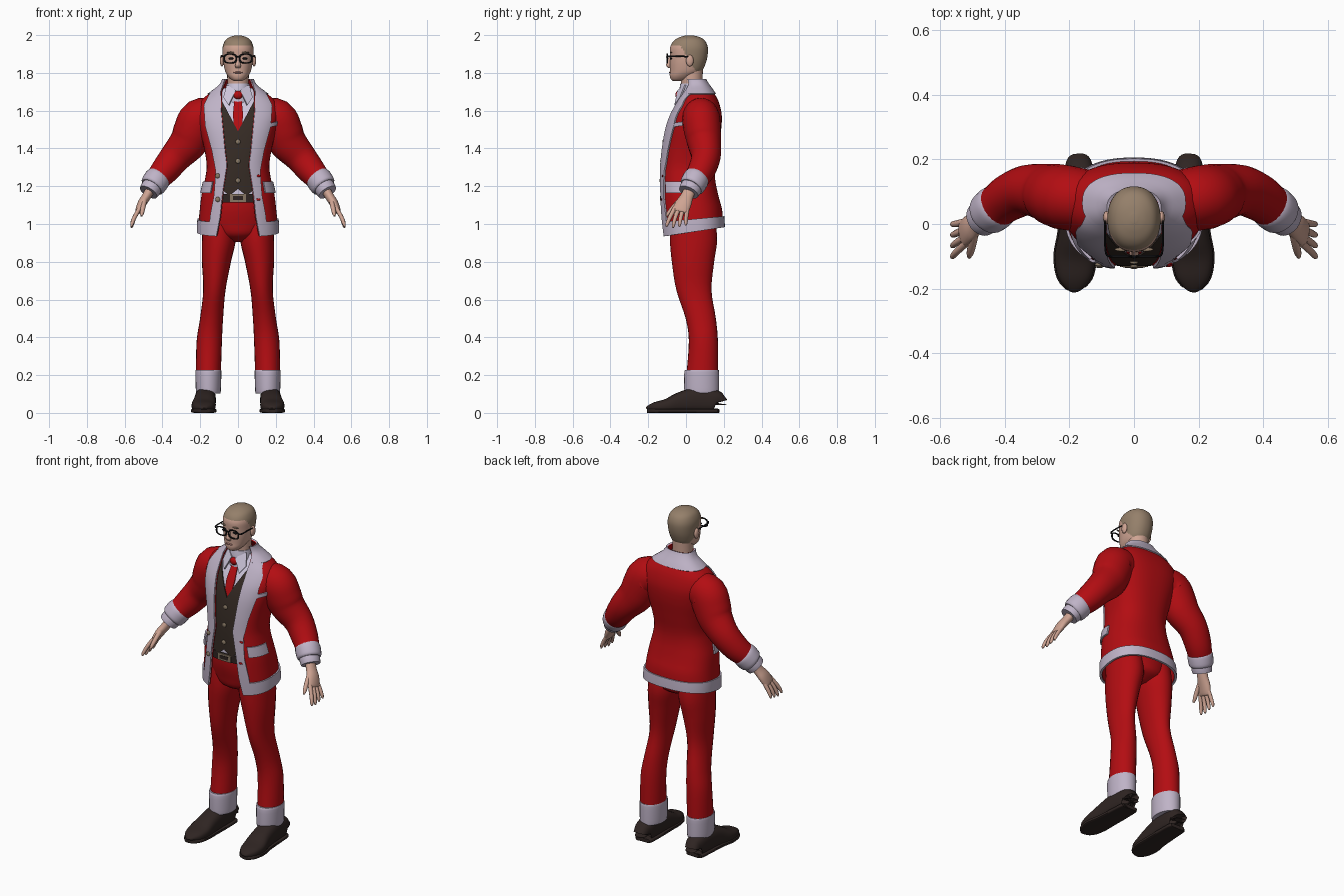
import bpy, bmesh, math
from mathutils import Vector, Matrix

if "Cube" in bpy.data.objects:
    bpy.data.objects.remove(bpy.data.objects["Cube"])
parts = []


def material(name, *rgb):
    m = bpy.data.materials.new(name)
    m.use_nodes = True
    m.diffuse_color = (*rgb, 1)
    m.node_tree.nodes["Principled BSDF"].inputs["Base Color"].default_value = (*rgb, 1)
    return m


red = material("red cloth", .45, .004, .006)
fur = material("pale fur", .52, .45, .57)
shirt = material("white shirt", .62, .57, .72)
skin = material("skin", .62, .37, .29)
lip = material("lip", .42, .2, .17)
hair = material("cropped hair", .3, .215, .145)
leather = material("dark leather", .028, .018, .016)
wool = material("brown wool", .036, .024, .018)
black = material("black frame", .006, .006, .007)
brass = material("dull brass", .25, .19, .13)


def build(name, verts, faces, mats, mirror=False, thick=0, rule=None, fix=True):
    """Make a mesh object, with optional mirroring, thickness and face colour rule."""
    mesh = bpy.data.meshes.new(name)
    mesh.from_pydata([tuple(v) for v in verts], [], faces)
    bm = bmesh.new()
    bm.from_mesh(mesh)
    if fix:
        bmesh.ops.recalc_face_normals(bm, faces=bm.faces)
    if rule:
        for f in bm.faces:
            f.material_index = rule(f.calc_center_median())
    bm.to_mesh(mesh)
    bm.free()
    for m in mats:
        mesh.materials.append(m)
    obj = bpy.data.objects.new(name, mesh)
    bpy.context.collection.objects.link(obj)
    if mirror:
        obj.modifiers.new("mirror", "MIRROR")
    if thick:
        s = obj.modifiers.new("thickness", "SOLIDIFY")
        s.thickness, s.offset = thick, -1
    parts.append(obj)
    return obj


def dense(rows, k=4):
    """Smoothly resample rows of numbers."""
    out, n = [], len(rows)
    for i in range(n - 1):
        p = [rows[max(0, min(n - 1, i + j))] for j in (-1, 0, 1, 2)]
        for s in range(k):
            t = s / k
            out.append([.5 * (2*b + (c-a)*t + (2*a - 5*b + 4*c - d)*t*t + (3*b - a - 3*c + d)*t**3)
                        for a, b, c, d in zip(*p)])
    return out + [list(rows[-1])]


def look(table, z):
    """Linear lookup of the row at height z."""
    if z <= table[0][0]:
        return table[0][1:]
    for a, b in zip(table, table[1:]):
        if z <= b[0]:
            t = (z - a[0]) / (b[0] - a[0])
            return [p + (q - p) * t for p, q in zip(a[1:], b[1:])]
    return table[-1][1:]


def power(v, e):
    return math.copysign(abs(v) ** e, v)


def loft(name, rows, mats, flat=False, mirror=False, n=24, e=1, k=4, ref=(0, 1, 0), rule=None):
    """Skin closed rings given as x, y, z, side radius, depth radius."""
    rows = dense(rows, k)
    mid = [Vector(r[:3]) for r in rows]
    verts, faces, last = [], [], len(rows) - 1
    for i, r in enumerate(rows):
        d = Vector((0, 0, 1)) if flat else (mid[min(i + 1, last)] - mid[max(i - 1, 0)]).normalized()
        side = d.cross(Vector(ref)).normalized()
        depth = side.cross(d)
        for j in range(n):
            a = math.tau * j / n
            verts.append(mid[i] + side * r[3] * power(math.cos(a), e) + depth * r[4] * power(math.sin(a), e))
    for i in range(last):
        for j in range(n):
            q = (j + 1) % n
            faces.append((i*n + j, i*n + q, i*n + n + q, i*n + n + j))
    faces += [tuple(range(n)), tuple(range(last * n, last * n + n))]
    return build(name, verts, faces, mats, mirror, rule=rule)


def ball(name, at, size, mat, mirror=False):
    bm = bmesh.new()
    bmesh.ops.create_uvsphere(bm, u_segments=16, v_segments=10, radius=1,
                              matrix=Matrix.Translation(at) @ Matrix.Diagonal((*size, 1)))
    verts = [v.co.copy() for v in bm.verts]
    faces = [[v.index for v in f.verts] for f in bm.faces]
    bm.free()
    return build(name, verts, faces, [mat], mirror)


# Torso shape: height, front, back, half width
ROUND = .82
torso = dense([(.93, -.12, .195, .206), (1, -.125, .192, .205), (1.08, -.13, .185, .198),
               (1.16, -.132, .165, .188), (1.24, -.132, .15, .17), (1.31, -.13, .15, .162),
               (1.4, -.122, .165, .175), (1.5, -.105, .182, .2), (1.58, -.078, .185, .215),
               (1.65, -.04, .168, .195), (1.7, -.01, .14, .135), (1.735, .004, .115, .09),
               (1.765, 0, .095, .072)])
opening = [(.93, .115), (1.05, .09), (1.18, .075), (1.31, .055), (1.39, .065), (1.6, .085),
           (1.7, .085), (1.765, .06)]
lapel_edge = [(.93, .15), (1.05, .14), (1.15, .12), (1.28, .11), (1.39, .13), (1.52, .165),
              (1.63, .172), (1.7, .135)]


def angle(x, z):
    return math.asin(power(max(-.98, min(.98, x / look(torso, z)[2])), 1 / ROUND))


def body(t, z, off=0):
    """Point on the torso at angle t from the front."""
    front, back, wide = look(torso, z)
    x = (wide + off) * power(math.sin(t), ROUND)
    y = (front + back) / 2 - ((back - front) / 2 + off) * power(math.cos(t), ROUND)
    tilt = max(0, min(1, (1.12 - z) / .15))
    return Vector((x, y, z + .15 * tilt * (y - .03)))


def sheet(name, where, mat, off=0, thick=.006, cols=16, rows=16, mirror=True):
    """Cloth panel over the torso; where(u, v) gives angle and height."""
    verts = [body(*where(i / cols, j / rows), off) for j in range(rows + 1) for i in range(cols + 1)]
    w = cols + 1
    faces = [(j*w + i, j*w + i + 1, j*w + w + i + 1, j*w + w + i) for j in range(rows) for i in range(cols)]
    return build(name, verts, faces, [mat], mirror, thick, fix=False)


def mix(a, b, t):
    return a + (b - a) * t


def start(z):
    return angle(look(opening, z)[0], z)


def around(z0, z1):
    def where(u, v):
        z = mix(z0, z1, v)
        return mix(start(z), math.pi, u), z
    return where


def lapel(u, v):
    z = mix(.96, 1.7, v)
    return mix(start(z), angle(look(lapel_edge, z)[0], z), u), z


def vest(u, v):
    x = .12 * u
    z = mix(1.15 + .8 * abs(x - .045), 1.49 + 1.9 * x, v)
    return angle(x, z), z


def tie(u, v):
    z = mix(1.46, 1.68, v)
    wide = look([(1.46, .016), (1.58, .028), (1.68, .017)], z)[0]
    return angle(mix(-wide, wide, u), z), z


# Jacket and the clothes under it
sheet("jacket", around(.96, 1.765), red, .004, cols=32, rows=56)
sheet("jacket_lapel", lapel, fur, .012, .01, cols=8, rows=48)
sheet("jacket_hem", around(.957, 1.025), fur, .012, .012, cols=32, rows=4)
sheet("jacket_collar", around(1.69, 1.768), fur, .012, .01, cols=28, rows=8)
sheet("shirt_front", lambda u, v: (1.2 * u, mix(1.14, 1.72, v)), shirt, -.014, .003, rows=40)
sheet("vest", vest, wool, 0, .006, cols=24, rows=28)
sheet("belt", lambda u, v: (1.1 * u, mix(1.115, 1.16, v)), leather, -.004, rows=2)
sheet("belt_buckle", lambda u, v: (.16 * u, mix(1.117, 1.158, v)), brass, .003, cols=4, rows=2)
sheet("belt_buckle_inset", lambda u, v: (.09 * u, mix(1.127, 1.148, v)), leather, .005, cols=4, rows=2)
sheet("tie", tie, red, -.006, .006, cols=8, mirror=False)
sheet("pocket_flap", lambda u, v: (mix(.75, 1.55, u), mix(1.165, 1.225, v)), fur, .013, .009, rows=4)
sheet("breast_pocket", lambda u, v: (angle(mix(.14, .195, u), 1.52), mix(1.508, 1.53, v) + .012 * u),
      fur, .011, .007, rows=3, mirror=False)
ball("tie_knot", (0, -.04, 1.683), (.025, .016, .022), red)
loft("shirt_collar", [(0, .03, 1.64, .068, .066), (0, .028, 1.7, .064, .064), (0, .03, 1.745, .061, .06)],
     [shirt], flat=True)
build("collar_wing", [(.012, -.045, 1.708), (.05, -.062, 1.63), (.078, -.034, 1.67), (.06, -.006, 1.738)],
      [(0, 1, 2, 3)], [shirt], True, .008)
for z in (1.435, 1.333, 1.23):
    ball("vest_button", body(0, z, .002), (.013, .006, .013), brass)
for z in (1.255, 1.13):
    ball("jacket_button", body(angle(-.1, z), z, .014), (.013, .006, .013), brass)
    ball("buttonhole", body(angle(.1, z), z, .012), (.014, .004, .006), red)

# Sleeves and fur cuffs
loft("sleeve", [(.13, .075, 1.565, .1, .09), (.2, .08, 1.555, .11, .1), (.235, .088, 1.49, .108, .098),
                (.265, .097, 1.43, .1, .09), (.33, .105, 1.355, .084, .078), (.39, .08, 1.28, .074, .072),
                (.435, .045, 1.23, .062, .064)], [red], mirror=True)
loft("sleeve_cuff", [(.418, .06, 1.25, .064, .064), (.428, .052, 1.237, .07, .07),
                     (.45, .034, 1.205, .068, .068), (.457, .028, 1.195, .06, .06)], [fur], mirror=True)
loft("shirt_cuff", [(.445, .038, 1.21, .055, .058), (.463, .023, 1.185, .055, .058),
                    (.474, .014, 1.168, .052, .055)], [fur], mirror=True)

# Hands
loft("palm", [(.46, .025, 1.19, .026, .032), (.485, .005, 1.145, .024, .034), (.508, -.012, 1.11, .023, .042),
              (.528, -.03, 1.07, .016, .042), (.532, -.033, 1.062, .008, .034)], [skin], mirror=True)
for i in range(4):
    o = -.033 + .022 * i
    tip = .98 + .006 * abs(i - 1)
    loft("finger", [(.52, o - .026, 1.085, .011, .012), (.548, 1.3 * o - .042, 1.035, .011, .011),
                    (.561, 1.5 * o - .05, tip + .015, .009, .009), (.564, 1.55 * o - .052, tip, .004, .004)],
         [skin], mirror=True, n=10)
loft("thumb", [(.495, -.03, 1.125, .016, .014), (.502, -.065, 1.09, .013, .013),
               (.508, -.09, 1.06, .011, .011), (.511, -.104, 1.042, .005, .005)],
     [skin], mirror=True, n=10, ref=(1, 0, 0))

# Trousers
loft("trouser_seat", [(0, .035, .905, .04, .05), (0, .035, .94, .13, .115), (0, .03, 1, .178, .13),
                      (0, .02, 1.08, .178, .137), (0, .01, 1.16, .165, .128)], [red], flat=True, n=32)
loft("trouser_leg", [(.1, .035, 1.04, .085, .115), (.101, .04, .92, .09, .125), (.114, .037, .8, .077, .112),
                     (.125, .042, .65, .059, .093), (.14, .078, .5, .061, .08), (.152, .092, .38, .067, .077),
                     (.157, .086, .2, .066, .084)], [red], flat=True, mirror=True)
loft("trouser_cuff", [(.157, .084, .105, .062, .088), (.157, .083, .115, .066, .092),
                      (.157, .083, .215, .069, .092), (.157, .085, .228, .066, .085)],
     [fur], flat=True, mirror=True)

# Shoes: x, y, half width, height
shoe = [(.17, .165, .035, .1), (.17, .155, .05, .12), (.172, .06, .055, .135), (.176, -.03, .058, .11),
        (.182, -.1, .064, .075), (.183, -.16, .054, .058), (.182, -.192, .032, .042), (.181, -.2, .014, .03)]
loft("shoe", [(x, y, h / 2, w, h / 2) for x, y, w, h in shoe], [leather], mirror=True, e=.75, ref=(0, 0, 1))
loft("shoe_sole", [(x, y * 1.015, .011, w + .004, .011) for x, y, w, h in shoe],
     [leather], mirror=True, e=.4, ref=(0, 0, 1))

# Head: height, front, back, half width
skull = [(1.757, -.068, -.02, .022), (1.766, -.08, .015, .038), (1.785, -.086, .05, .055),
         (1.81, -.085, .085, .068), (1.85, -.086, .104, .077), (1.89, -.085, .114, .081),
         (1.93, -.085, .116, .082), (1.96, -.073, .107, .074), (1.98, -.052, .09, .06),
         (1.993, -.022, .062, .036), (1.999, .005, .03, .01)]


def hairline(c):
    return int(c.z > max(1.79, 1.945 - 1.7 * max(0, c.y + .03)))


loft("neck", [(0, .035, 1.62, .056, .056), (0, .03, 1.72, .056, .056), (0, .03, 1.82, .058, .06)],
     [skin], flat=True)
loft("head", [(0, (f + b) / 2, z, w, (b - f) / 2) for z, f, b, w in skull], [skin, hair],
     flat=True, n=64, e=.92, k=6, rule=hairline)
loft("nose", [(0, -.08, 1.892, .008, .008), (0, -.088, 1.862, .01, .011), (0, -.092, 1.84, .015, .013),
              (0, -.085, 1.826, .012, .008)], [skin], flat=True, n=12)
ball("mouth", (0, -.084, 1.802), (.024, .005, .005), lip)
ball("ear", (.085, .02, 1.865), (.011, .02, .031), skin, True)
ball("eye", (.036, -.08, 1.876), (.014, .006, .006), black, True)
ball("eyebrow", (.038, -.079, 1.908), (.022, .006, .004), hair, True)

# Glasses
rim, tube, faces = [], 8, []
count = 32
for i in range(count):
    a = math.tau * i / count
    for j in range(tube):
        b = math.tau * j / tube
        out = 1 + .15 * math.cos(b)
        rim.append((.041 + .032 * out * power(math.cos(a), .75), -.1 + .004 * math.sin(b),
                    1.876 + .024 * out * power(math.sin(a), .75)))
        i2, j2 = (i + 1) % count, (j + 1) % tube
        faces.append((i*tube + j, i2*tube + j, i2*tube + j2, i*tube + j2))
build("glasses_rim", rim, faces, [black], True)
loft("glasses_bridge", [(-.012, -.1, 1.882, .004, .004), (0, -.102, 1.885, .004, .004),
                        (.012, -.1, 1.882, .004, .004)], [black], n=8)
loft("glasses_arm", [(.072, -.1, 1.888, .004, .005), (.087, -.09, 1.888, .003, .005),
                     (.09, -.03, 1.888, .003, .004), (.088, .03, 1.884, .003, .004)],
     [black], mirror=True, n=8, ref=(0, 0, 1))

# Bake modifiers, then shade smooth with sharp edges kept
bpy.context.view_layer.update()
graph = bpy.context.evaluated_depsgraph_get()
baked = [bpy.data.meshes.new_from_object(o.evaluated_get(graph)) for o in parts]
for obj, mesh in zip(parts, baked):
    obj.modifiers.clear()
    obj.data = mesh
    mesh.polygons.foreach_set("use_smooth", [True] * len(mesh.polygons))
    mesh.set_sharp_from_angle(angle=math.radians(45))
